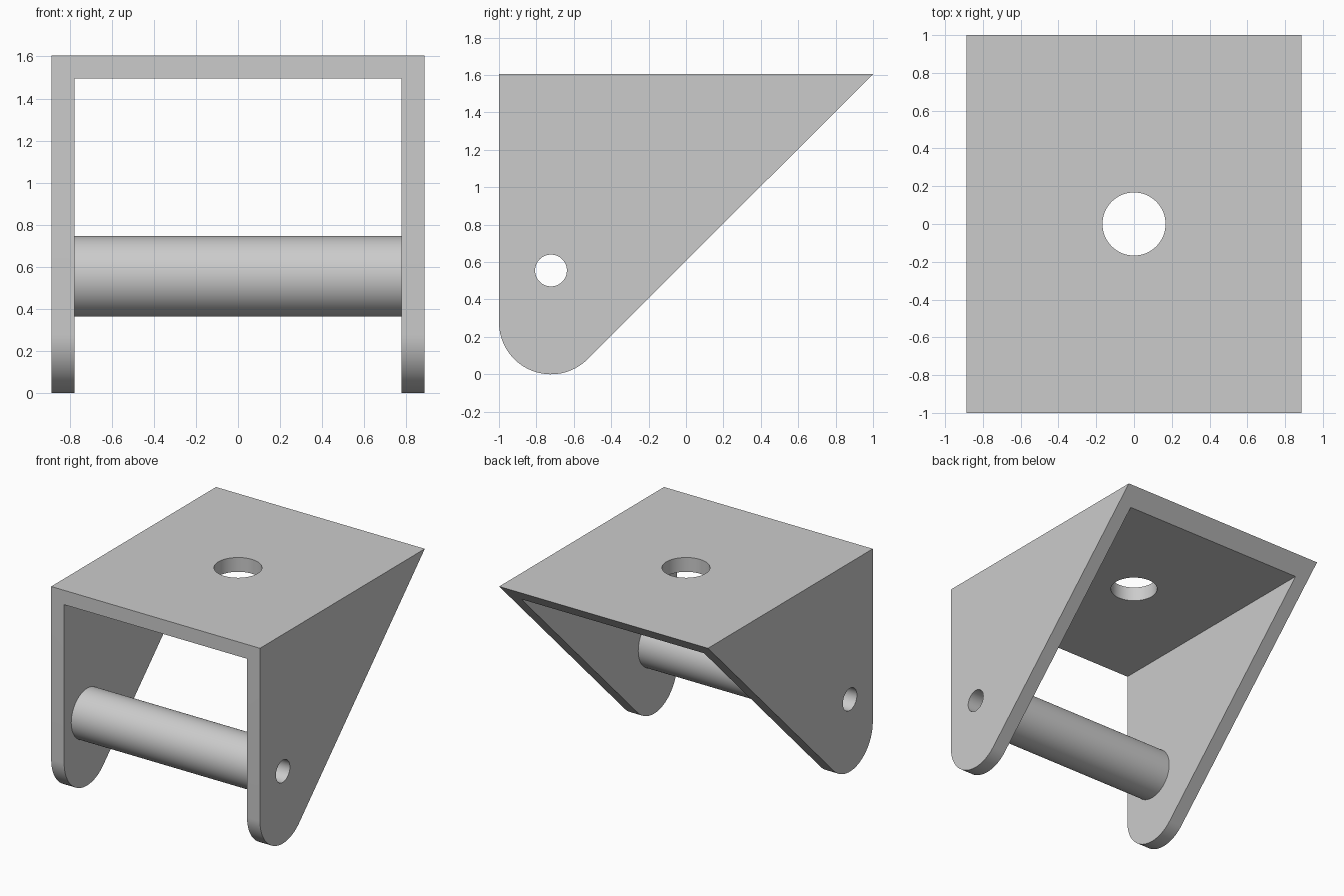
import bpy, bmesh
from math import pi, sin, cos, radians
from mathutils import Matrix

cube = bpy.data.objects.get("Cube")
if cube:
    bpy.data.objects.remove(cube, do_unlink=True)

# Main dimensions
HALF_W, HALF_IN = 0.887, 0.777
TOP, UNDER = 1.605, 1.495
LUG_Y, LUG_R = -0.722, 0.278
PIN_Z, PIN_R, SLEEVE_R = 0.555, 0.085, 0.192
HOLE_R = 0.167

grey = bpy.data.materials.new("light grey")
grey.use_nodes = True
colour = (0.6, 0.6, 0.6, 1)
grey.diffuse_color = colour
grey.node_tree.nodes["Principled BSDF"].inputs["Base Color"].default_value = colour


def make_object(name, bm):
    bmesh.ops.recalc_face_normals(bm, faces=bm.faces)
    mesh = bpy.data.meshes.new(name)
    bm.to_mesh(mesh)
    bm.free()
    mesh.materials.append(grey)
    obj = bpy.data.objects.new(name, mesh)
    bpy.context.collection.objects.link(obj)
    return obj


def cylinder(name, radius, length, centre, along_x):
    bm = bmesh.new()
    turn = Matrix.Rotation(pi / 2, 4, 'Y') if along_x else Matrix()
    bmesh.ops.create_cone(bm, cap_ends=True, segments=64, radius1=radius,
                          radius2=radius, depth=length,
                          matrix=Matrix.Translation(centre) @ turn)
    return make_object(name, bm)


def box(name, size, centre):
    bm = bmesh.new()
    bmesh.ops.create_cube(bm, size=1, matrix=Matrix.Translation(centre) @ Matrix.Diagonal((*size, 1)))
    return make_object(name, bm)


def cut(target, cutter):
    cutter.hide_render = True
    mod = target.modifiers.new("cut", 'BOOLEAN')
    mod.operation = 'DIFFERENCE'
    mod.solver = 'EXACT'
    mod.object = cutter
    bpy.context.view_layer.objects.active = target
    bpy.ops.object.modifier_apply(modifier=mod.name)
    bpy.data.objects.remove(cutter, do_unlink=True)


# Bracket: side profile with a rounded lug, extruded across the width
profile = [(1, TOP), (-1, TOP)]
for i in range(33):
    a = radians(180 + 135 * i / 32)
    profile.append((LUG_Y + LUG_R * cos(a), LUG_R + LUG_R * sin(a)))
bm = bmesh.new()
face = bm.faces.new([bm.verts.new((-HALF_W, y, z)) for y, z in profile])
side = bmesh.ops.extrude_face_region(bm, geom=[face])
bmesh.ops.translate(bm, vec=(2 * HALF_W, 0, 0),
                    verts=[v for v in side["geom"] if isinstance(v, bmesh.types.BMVert)])
bracket = make_object("bracket", bm)

# Open channel between the two walls, then the mounting and pin holes
cut(bracket, box("channel_cutter", (2 * HALF_IN, 4, UNDER + 1), (0, 0, (UNDER - 1) / 2)))
cut(bracket, cylinder("mount_hole_cutter", HOLE_R, 1, (0, 0, TOP), False))
cut(bracket, cylinder("pin_hole_cutter", PIN_R, 3, (0, LUG_Y, PIN_Z), True))

# Hollow sleeve between the walls
sleeve = cylinder("sleeve", SLEEVE_R, 2 * HALF_IN, (0, LUG_Y, PIN_Z), True)
cut(sleeve, cylinder("bore_cutter", PIN_R, 3, (0, LUG_Y, PIN_Z), True))

# Smooth the round surfaces and keep the edges sharp
for obj in (bracket, sleeve):
    bpy.ops.object.select_all(action='DESELECT')
    obj.select_set(True)
    bpy.context.view_layer.objects.active = obj
    bpy.ops.object.shade_smooth_by_angle(angle=radians(30))
